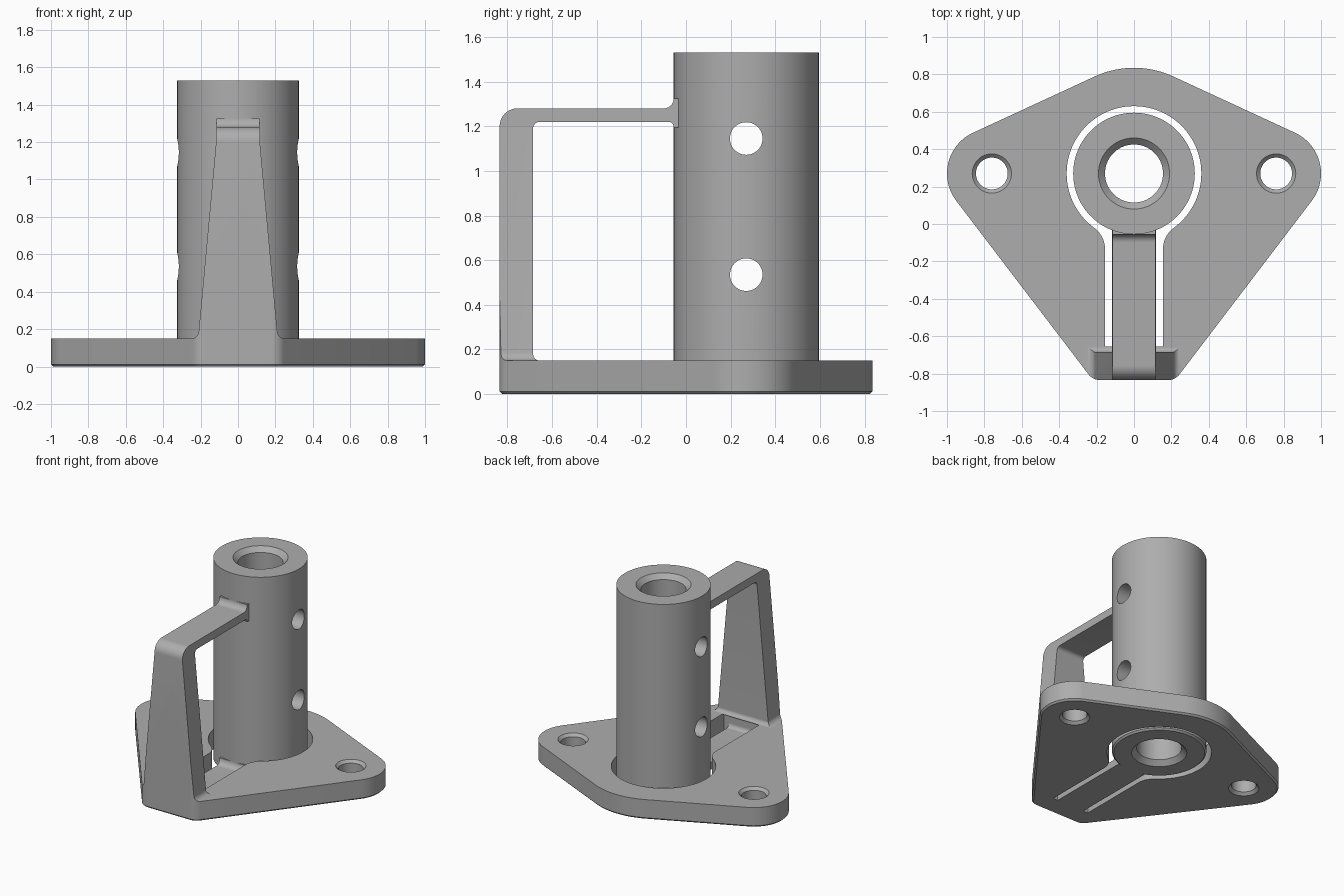
import bpy, bmesh
from math import cos, sin, pi, radians

cube = bpy.data.objects.get("Cube")
if cube:
    bpy.data.objects.remove(cube, do_unlink=True)

grey = bpy.data.materials.new("metal grey")
grey.use_nodes = True
colour = (0.42, 0.42, 0.42, 1)
grey.diffuse_color = colour
grey.node_tree.nodes["Principled BSDF"].inputs["Base Color"].default_value = colour

SLEEVE_Y = 0.27
PLATE_H = 0.15


def arc(cx, cy, r, a0, a1, n=10):
    angles = [radians(a0 + (a1 - a0) * i / n) for i in range(n + 1)]
    return [(cx + r * cos(a), cy + r * sin(a)) for a in angles]


def mirrored(half):
    """Close a right-hand outline by mirroring it across x = 0."""
    return half + [(-x, y) for x, y in reversed(half) if abs(x) > 1e-6]


def finish(name, bm):
    bmesh.ops.remove_doubles(bm, verts=bm.verts, dist=1e-5)
    bmesh.ops.recalc_face_normals(bm, faces=bm.faces)
    mesh = bpy.data.meshes.new(name)
    bm.to_mesh(mesh)
    bm.free()
    mesh.materials.append(grey)
    obj = bpy.data.objects.new(name, mesh)
    bpy.context.collection.objects.link(obj)
    return obj


def prism(name, points, axis, start, end, chamfer=0):
    """Extrude a 2D outline along x, y or z; optionally chamfer its start rim."""
    place = {"x": lambda p, d: (d, p[0], p[1]),
             "y": lambda p, d: (p[0], d, p[1]),
             "z": lambda p, d: (p[0], p[1], d)}[axis]
    bm = bmesh.new()
    low = [bm.verts.new(place(p, start)) for p in points]
    high = [bm.verts.new(place(p, end)) for p in points]
    base = bm.faces.new(low)
    bm.faces.new(high)
    for i in range(len(points)):
        j = (i + 1) % len(points)
        bm.faces.new((low[i], low[j], high[j], high[i]))
    bmesh.ops.recalc_face_normals(bm, faces=bm.faces)
    if chamfer:
        bmesh.ops.bevel(bm, geom=list(base.edges), offset=chamfer, segments=1,
                        affect="EDGES")
    return finish(name, bm)


def lathe(name, profile, x, y, closed=False, steps=96):
    """Revolve an (r, z) profile around a vertical axis."""
    bm = bmesh.new()
    verts = [bm.verts.new((r, 0, z)) for r, z in profile]
    edges = [bm.edges.new(pair) for pair in zip(verts, verts[1:])]
    if closed:
        edges.append(bm.edges.new((verts[-1], verts[0])))
    bmesh.ops.spin(bm, geom=verts + edges, cent=(0, 0, 0), axis=(0, 0, 1),
                   angle=2 * pi, steps=steps)
    bmesh.ops.translate(bm, verts=bm.verts, vec=(x, y, 0))
    return finish(name, bm)


def boolean(obj, cutter, operation="DIFFERENCE"):
    mod = obj.modifiers.new("cut", "BOOLEAN")
    mod.operation = operation
    mod.solver = "EXACT"
    mod.object = cutter
    bpy.context.view_layer.objects.active = obj
    bpy.ops.object.modifier_apply(modifier=mod.name)
    bpy.data.objects.remove(cutter, do_unlink=True)


# Base plate: rounded kite with a keyhole slot and two mounting holes
outline = mirrored(arc(0.18, -0.755, 0.08, -90, -37.5)
                   + arc(0.76, 0.27, 0.24, -37.5, 65.2, 24)
                   + arc(0, 0.335, 0.5, 65.2, 90, 12))
base_plate = prism("base_plate", outline, "z", 0, PLATE_H, chamfer=0.012)

keyhole = mirrored([(0.155, -0.68)]
                   + arc(0.295, -0.134, 0.14, 180, 126.1)
                   + arc(0, SLEEVE_Y, 0.36, -53.9, 90, 40)[1:])
boolean(base_plate, prism("slot_cutter", keyhole, "z", -0.1, 0.3))

hole = [(0, -0.02), (0.125, -0.02), (0.085, 0.02),
        (0.085, PLATE_H - 0.02), (0.125, PLATE_H + 0.02), (0, PLATE_H + 0.02)]
for side in (-1, 1):
    boolean(base_plate, lathe("hole_cutter", hole, side * 0.76, SLEEVE_Y, steps=48))

# Sleeve: tube with chamfered bore and two cross holes
top = 1.53
sleeve = lathe("sleeve", [(0.155, 0.035), (0.19, 0), (0.313, 0), (0.325, 0.012),
                          (0.325, top), (0.19, top), (0.155, top - 0.035)],
               0, SLEEVE_Y, closed=True)
for z in (0.535, 1.145):
    ring = arc(SLEEVE_Y, z, 0.073, 0, 360, 48)[:-1]
    boolean(sleeve, prism("cross_hole_cutter", ring, "x", -0.5, 0.5))

# Front post and upper arm: side profile trimmed by a tapered front profile
side_profile = ([(-0.835, 0.08)]
                + arc(-0.755, 1.2, 0.08, 180, 90)
                + arc(-0.1, 1.325, 0.045, 270, 360)
                + [(0, 1.325), (0, 1.195)]
                + arc(-0.08, 1.195, 0.025, 0, 90)
                + arc(-0.655, 1.19, 0.03, 90, 180)
                + arc(-0.655, 0.18, 0.03, 180, 270)
                + [(-0.68, PLATE_H), (-0.68, 0.08)])
taper = mirrored([(0.25, 0.05)] + arc(0.25, 0.19, 0.04, 270, 185)
                 + [(0.117, 1.2), (0.115, 1.4)])
post = prism("front_post_and_arm", side_profile, "x", -0.4, 0.4)
boolean(post, prism("taper_cutter", taper, "y", -1, 0.5), "INTERSECT")
boolean(post, prism("outline_cutter", outline, "z", -0.2, 2), "INTERSECT")

# Lower arm: thin strip between the slots joining plate and sleeve
strip = ([(-0.68, 0), (-0.03, 0), (-0.03, 0.1)]
         + arc(-0.1, 0.1, 0.045, 360, 270)
         + arc(-0.65, 0.085, 0.03, 270, 180))
lower_arm = prism("lower_arm", strip, "x", -0.115, 0.115)

# Smooth curved walls, keep edges crisp
bpy.ops.object.select_all(action="DESELECT")
for obj in (base_plate, sleeve, post, lower_arm):
    obj.select_set(True)
bpy.context.view_layer.objects.active = base_plate
bpy.ops.object.shade_smooth_by_angle(angle=radians(30))
